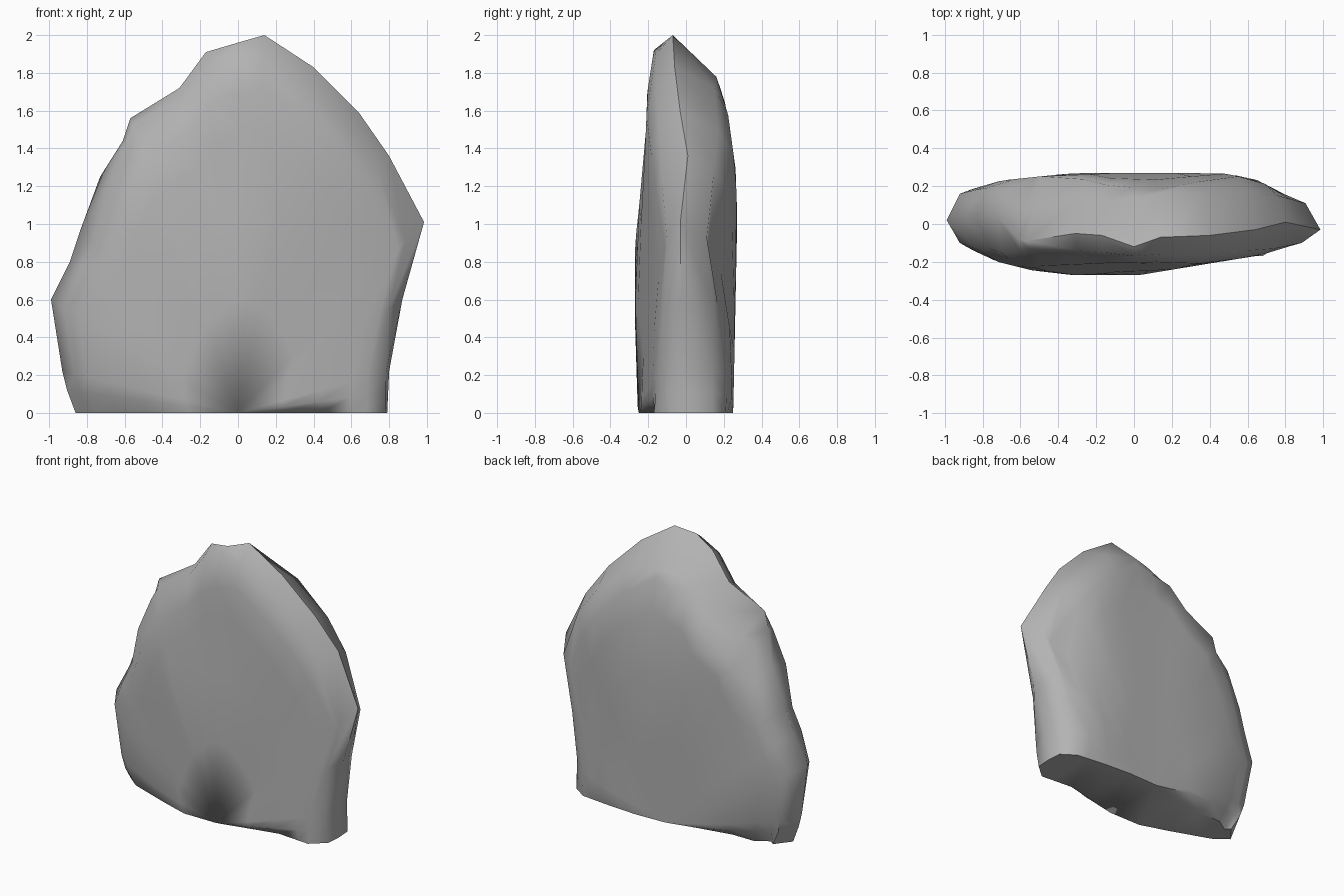
import bpy, bmesh

# Outline of the slab: x, z, y of rim, then front shoulder (scale, y) and back shoulder (scale, y)
RIM = [
    (-.86, 0, .0, .90, -.07, .90, .11),
    (-.905, .12, .0, .93, -.09, .92, .13),
    (-.93, .22, .0, .93, -.10, .92, .15),
    (-.99, .60, .02, .93, -.10, .93, .16),
    (-.89, .80, .03, .94, -.13, .94, .18),
    (-.83, .98, .04, .92, -.13, .94, .19),
    (-.73, 1.25, .05, .95, -.155, .95, .17),
    (-.61, 1.44, -.08, .985, -.14, .96, .06),
    (-.57, 1.56, -.09, .97, -.13, .92, .09),
    (-.31, 1.72, -.05, .97, -.14, .91, .13),
    (-.17, 1.91, -.06, .97, -.15, .90, .12),
    (.0, 1.96, -.12, .98, -.17, .90, .14),
    (.14, 2.0, -.07, .95, -.16, .89, .16),
    (.40, 1.83, -.06, .94, -.16, .94, .15),
    (.64, 1.59, -.03, .94, -.14, .94, .17),
    (.80, 1.36, .01, .93, -.13, .95, .15),
    (.985, 1.01, -.03, .90, -.10, .92, .11),
    (.87, .60, -.03, .92, -.12, .93, .15),
    (.80, .22, .0, .98, -.11, .97, .14),
    (.795, .11, .02, .985, -.10, .98, .14),
    (.79, 0, .03, .99, -.08, .99, .14),
]
RINGS = (.86, .75, .55, .3)
# Greatest depth of each broad face across the width (x, depth) and up the height (z, depth)
WIDTH = {
    -1: [(-.95, .05), (-.85, .14), (-.72, .20), (-.54, .245), (-.28, .275), (0, .275), (.45, .20), (.67, .165), (.83, .11)],
    1: [(-.95, .10), (-.87, .18), (-.70, .23), (-.27, .275), (.2, .28), (.5, .265), (.66, .23), (.76, .17), (.91, .08)],
}
HEIGHT = {
    -1: [(0, .255), (.8, .28), (1.4, .215), (1.7, .205), (1.96, .16)],
    1: [(0, .25), (1.2, .275), (1.6, .22), (1.77, .165), (2, .05)],
}
# Undercut footprint edges (x, y) where the slab meets the ground
FOOT = {
    -1: [(-.86, 0), (-.75, -.08), (-.28, -.25), (0, -.25), (.43, -.15), (.68, -.17), (.79, -.08)],
    1: [(-.86, 0), (-.65, .14), (-.35, .14), (0, .24), (.3, .25), (.68, .21), (.79, .14)],
}


def interp(table, x):
    for (x0, y0), (x1, y1) in zip(table, table[1:]):
        if x <= x1:
            return y0 + (y1 - y0) * max(0, x - x0) / (x1 - x0)
    return table[-1][1]


def face_y(side, x, z):
    if z < .001:
        return interp(FOOT[side], x)
    # lower left corner is bevelled away on both faces
    bevel = .27 - .34 * max(0, -.28 - .95 * z - x)
    return side * min(interp(WIDTH[side], x), interp(HEIGHT[side], z), bevel)


bm = bmesh.new()
rim = [bm.verts.new((r[0], r[2], r[1])) for r in RIM]
bottom = {}

# Each broad face: a shoulder, then rings shrinking toward the middle of the base
for side, k in ((-1, 3), (1, 5)):
    center = bm.verts.new((0, interp(FOOT[side], 0), 0))
    grid = [rim]
    grid.append([bm.verts.new((r[0] * r[k], r[k + 1], r[1] * r[k])) for r in RIM])
    for s in RINGS:
        grid.append([bm.verts.new((r[0] * s, face_y(side, r[0] * s, r[1] * s), r[1] * s)) for r in RIM])
    for a, b in zip(grid, grid[1:]):
        for i in range(len(RIM) - 1):
            bm.faces.new((a[i], a[i + 1], b[i + 1], b[i]))
    last = grid[-1]
    for i in range(len(RIM) - 1):
        bm.faces.new((last[i], last[i + 1], center))
    bottom[side] = [g[0] for g in grid] + [center] + [g[-1] for g in reversed(grid)]

# Flat underside
f, b = bottom[-1], bottom[1]
for i in range(len(f) - 1):
    vs = []
    for v in (f[i], f[i + 1], b[i + 1], b[i]):
        if v not in vs:
            vs.append(v)
    bm.faces.new(vs)

bmesh.ops.recalc_face_normals(bm, faces=bm.faces)
mesh = bpy.data.meshes.new("rock_slab")
bm.to_mesh(mesh)
bm.free()
rock = bpy.data.objects.new("rock_slab", mesh)
bpy.context.collection.objects.link(rock)

stone = bpy.data.materials.new("grey_stone")
stone.diffuse_color = (.45, .45, .45, 1)
mesh.materials.append(stone)

bpy.context.view_layer.objects.active = rock
rock.select_set(True)
bpy.ops.object.shade_smooth_by_angle(angle=.95)
